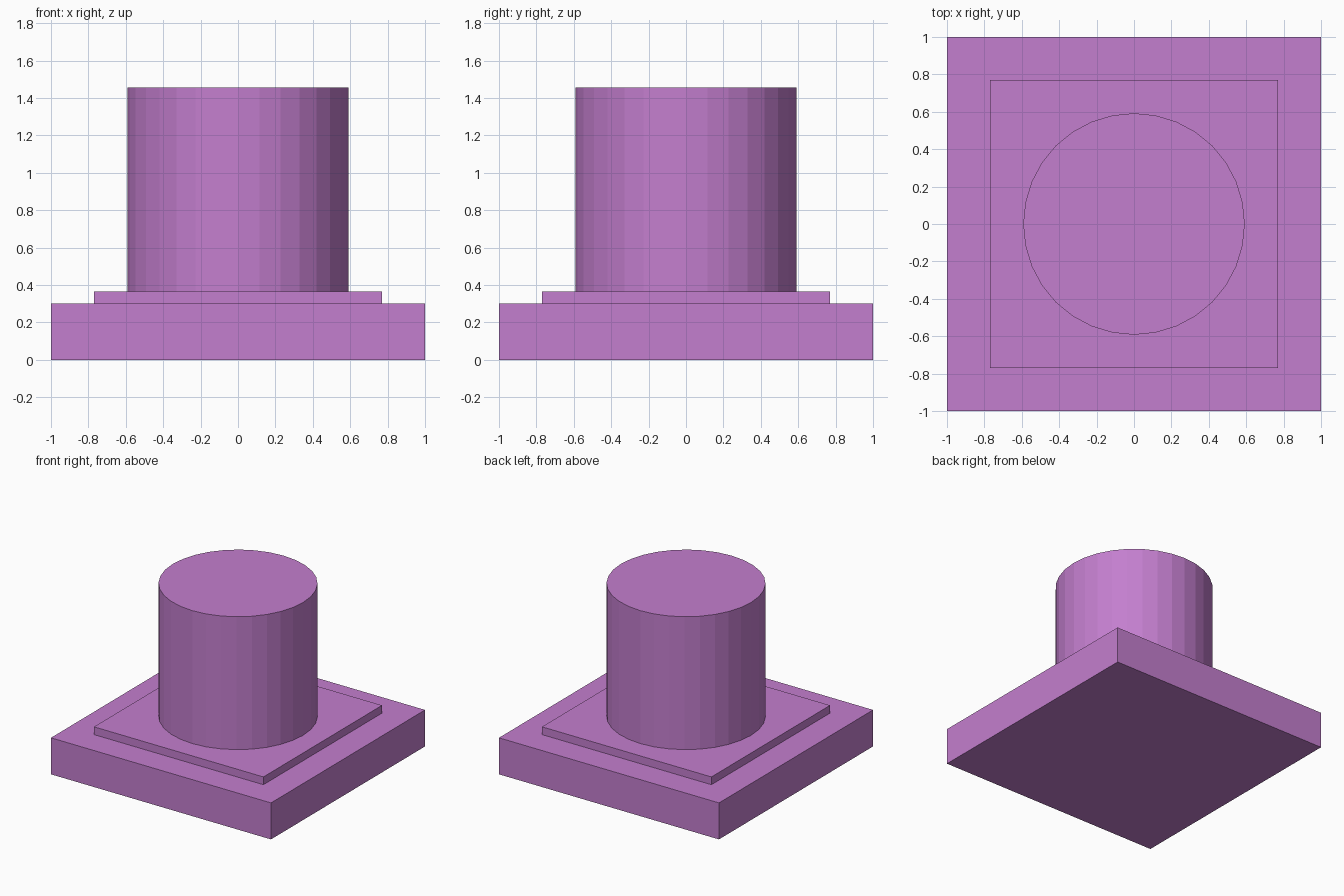
import bpy

if "Cube" in bpy.data.objects:
    bpy.data.objects.remove(bpy.data.objects["Cube"])

purple = bpy.data.materials.new("purple")
purple.diffuse_color = (0.55, 0.21, 0.62, 1)
purple.use_nodes = True
purple.node_tree.nodes["Principled BSDF"].inputs["Base Color"].default_value = purple.diffuse_color


def finish(name):
    obj = bpy.context.object
    obj.name = name
    obj.data.materials.append(purple)
    return obj


def slab(name, width, z0, z1):
    bpy.ops.mesh.primitive_cube_add(size=1, location=(0, 0, (z0 + z1) / 2))
    bpy.context.object.scale = (width, width, z1 - z0)
    bpy.ops.object.transform_apply(location=False, rotation=False, scale=True)
    return finish(name)


# Square base and the thin raised plate on it
slab("base", 2.0, 0.0, 0.30)
slab("raised_plate", 1.54, 0.30, 0.364)

# Flat-shaded round post
z0, z1 = 0.364, 1.456
bpy.ops.mesh.primitive_cylinder_add(vertices=32, radius=0.592, depth=z1 - z0,
                                    location=(0, 0, (z0 + z1) / 2))
finish("post")
